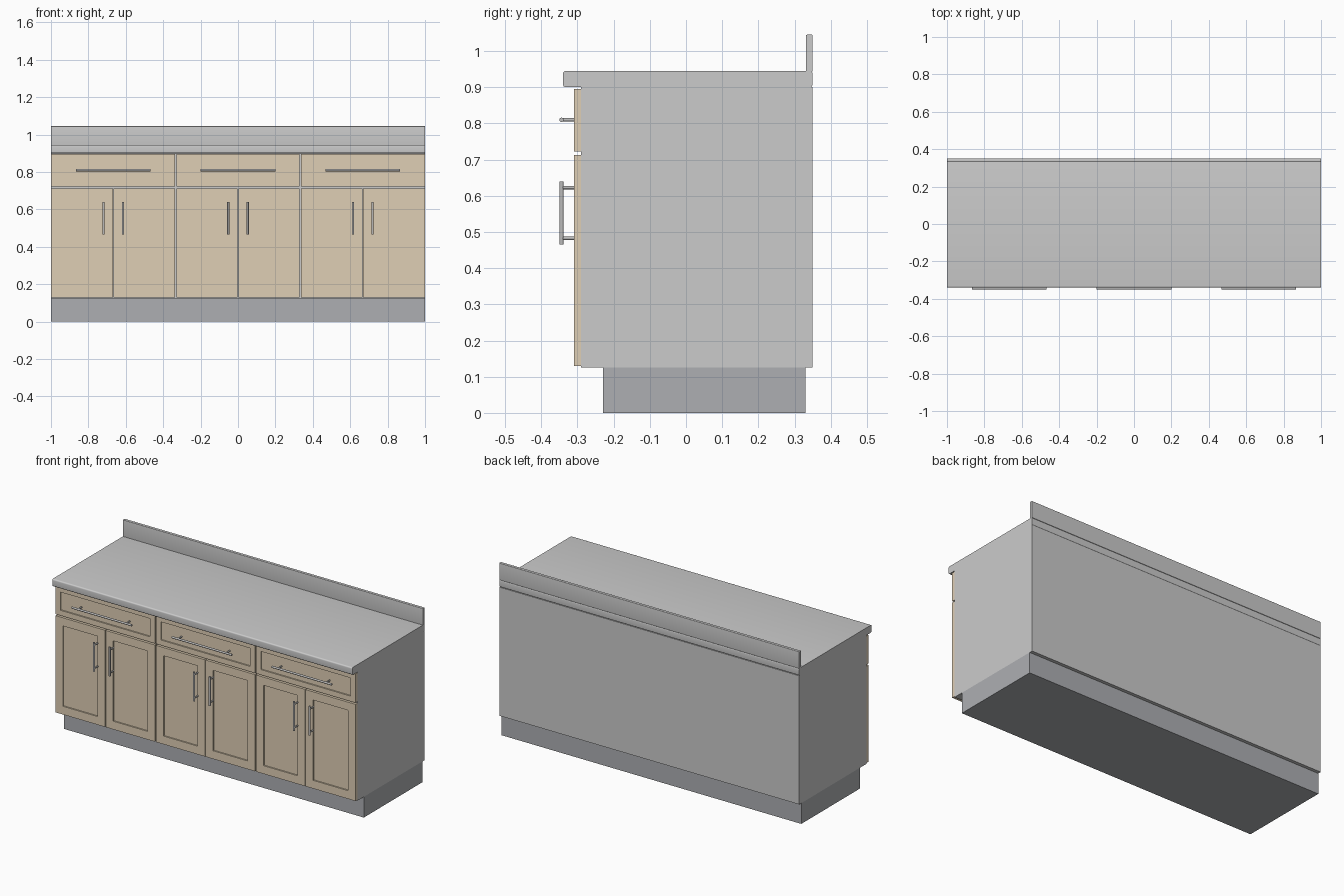
import bpy, bmesh, math
from mathutils import Matrix, Vector

if "Cube" in bpy.data.objects:
    bpy.data.objects.remove(bpy.data.objects["Cube"])


def material(name, rgb):
    m = bpy.data.materials.new(name)
    m.diffuse_color = (*rgb, 1)
    m.use_nodes = True
    m.node_tree.nodes["Principled BSDF"].inputs["Base Color"].default_value = m.diffuse_color
    return m


WOOD = material("wood", (0.74, 0.62, 0.46))
STONE = material("stone", (0.82, 0.82, 0.80))
CARCASS = material("carcass_grey", (0.62, 0.62, 0.62))
PLINTH = material("plinth_grey", (0.42, 0.43, 0.45))
METAL = material("metal", (0.5, 0.5, 0.5))


def finish(name, bm, mat):
    bmesh.ops.recalc_face_normals(bm, faces=bm.faces[:])
    mesh = bpy.data.meshes.new(name)
    bm.to_mesh(mesh)
    bm.free()
    mesh.materials.append(mat)
    obj = bpy.data.objects.new(name, mesh)
    bpy.context.collection.objects.link(obj)
    return obj


def box_bm(x, y, z):
    """Box from (min, max) ranges on each axis."""
    bm = bmesh.new()
    centre = Vector([(a + b) / 2 for a, b in (x, y, z)])
    size = [b - a for a, b in (x, y, z)]
    bmesh.ops.create_cube(bm, size=1, matrix=Matrix.Translation(centre) @ Matrix.Diagonal((*size, 1)))
    return bm


def rounded_slab(name, y, z, radius):
    """Full-width slab with its long edges rounded."""
    bm = box_bm((-1, 1), y, z)
    long_edges = [e for e in bm.edges if abs(e.verts[0].co.x - e.verts[1].co.x) > 1]
    bmesh.ops.bevel(bm, geom=long_edges, offset=radius, segments=5, profile=0.5, affect='EDGES')
    obj = finish(name, bm, STONE)
    smooth(obj)


def smooth(obj):
    bpy.ops.object.select_all(action='DESELECT')
    obj.select_set(True)
    bpy.context.view_layer.objects.active = obj
    bpy.ops.object.shade_smooth_by_angle(angle=math.radians(35))


def panel(name, x, z, frame, depth=0.008):
    """Shaker front: slab with a recessed centre."""
    bm = box_bm(x, (-0.31, -0.29), z)
    bm.normal_update()
    front = min(bm.faces, key=lambda f: f.calc_center_median().y)
    bmesh.ops.inset_region(bm, faces=[front], thickness=frame)
    inner = bmesh.ops.extrude_face_region(bm, geom=[front])["geom"]
    bmesh.ops.delete(bm, geom=[front], context='FACES_ONLY')
    verts = [v for v in inner if isinstance(v, bmesh.types.BMVert)]
    bmesh.ops.translate(bm, verts=verts, vec=(0, depth, 0))
    finish(name, bm, WOOD)


def rod(bm, a, b, radius):
    a, b = Vector(a), Vector(b)
    rot = (b - a).to_track_quat('Z', 'Y').to_matrix().to_4x4()
    bmesh.ops.create_cone(bm, cap_ends=True, segments=16, radius1=radius, radius2=radius,
                          depth=(b - a).length, matrix=Matrix.Translation((a + b) / 2) @ rot)


def handle(name, x, z, axis, length, post_offset):
    """Round bar held by two thin posts."""
    bm = bmesh.new()
    c, axis = Vector((x, -0.344, z)), Vector(axis)
    rod(bm, c - axis * length / 2, c + axis * length / 2, 0.006)
    for s in (-1, 1):
        p = c + axis * post_offset * s
        rod(bm, p, p + Vector((0, 0.036, 0)), 0.0045)
    smooth(finish(name, bm, METAL))


# Cabinet body and recessed plinth
finish("carcass", box_bm((-1, 1), (-0.29, 0.35), (0.125, 0.9)), CARCASS)
finish("plinth", box_bm((-1, 1), (-0.23, 0.33), (0, 0.125)), PLINTH)

# Worktop and upstand
rounded_slab("worktop", (-0.34, 0.35), (0.9, 0.945), 0.008)
rounded_slab("backsplash", (0.332, 0.35), (0.943, 1.045), 0.002)

# Three units, each one drawer over a pair of doors
unit, gap = 2 / 3, 0.004
for i, cx in enumerate((-unit, 0, unit), 1):
    left = -1 if i == 1 else cx - unit / 2 + gap
    right = 1 if i == 3 else cx + unit / 2 - gap
    panel(f"drawer_front_{i}", (left, right), (0.722, 0.895), 0.045)
    handle(f"drawer_handle_{i}", cx, 0.81, (1, 0, 0), 0.4, 0.16)
    for side, s, x in (("left", -1, (left, cx - 0.002)), ("right", 1, (cx + 0.002, right))):
        panel(f"door_{side}_{i}", x, (0.13, 0.713), 0.07)
        handle(f"door_handle_{side}_{i}", cx + s * 0.052, 0.5525, (0, 0, 1), 0.175, 0.07)
